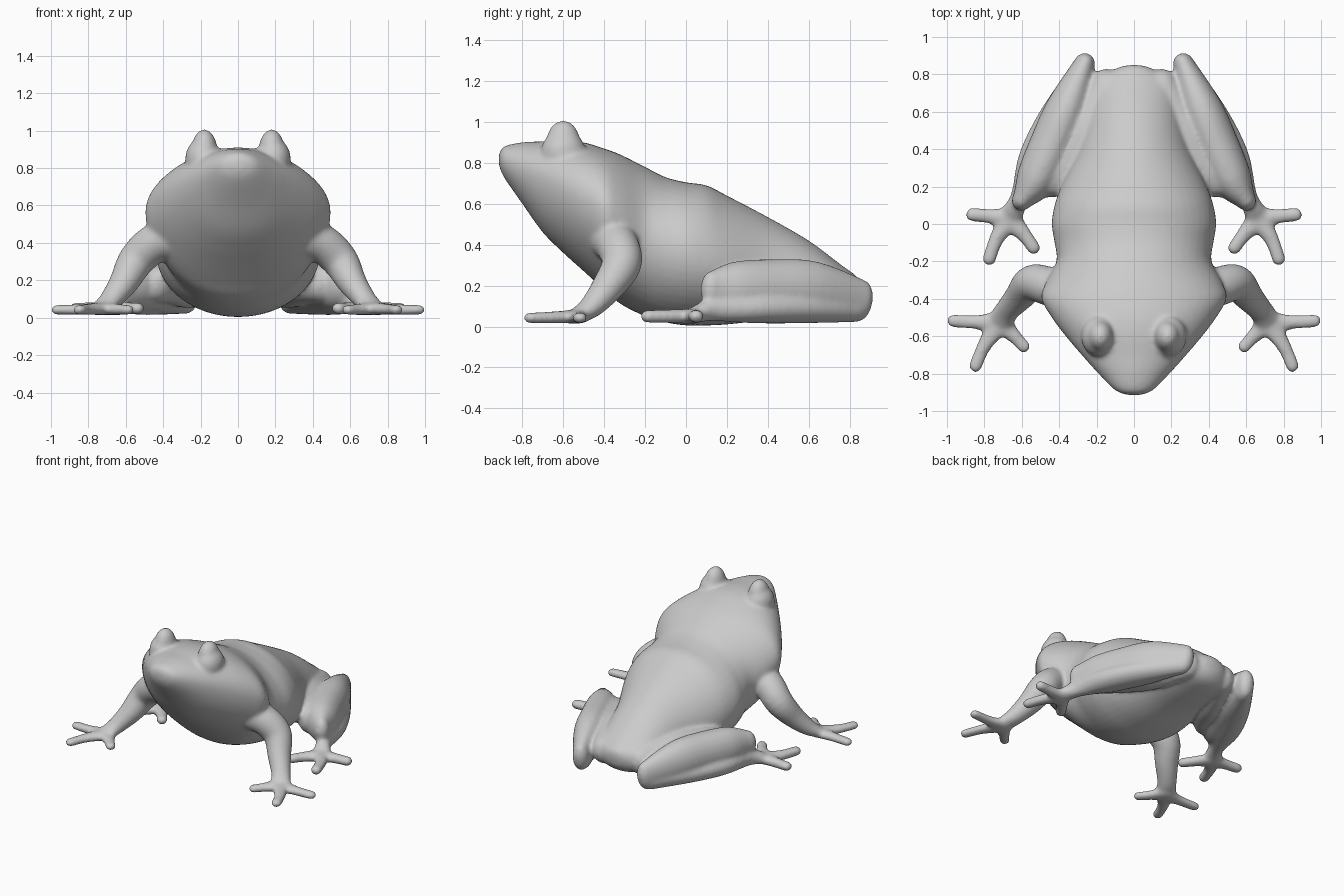
import bpy, bmesh, math
from mathutils import Vector

if "Cube" in bpy.data.objects:
    bpy.data.objects.remove(bpy.data.objects["Cube"])

bm = bmesh.new()


def spline(pts, n=5):
    """Catmull-Rom resampling of equal-length tuples."""
    out = []
    for i in range(len(pts) - 1):
        a, b, c, d = (pts[max(0, min(len(pts) - 1, i + k))] for k in (-1, 0, 1, 2))
        for j in range(n):
            t = j / n
            out.append([0.5 * (2*q + (r-p)*t + (2*p-5*q+4*r-s)*t*t + (3*q-p-3*r+s)*t**3)
                        for p, q, r, s in zip(a, b, c, d)])
    return out + [list(pts[-1])]


def skin(rings):
    """Closed surface through equal-sized rings of points."""
    vs = [[bm.verts.new(p) for p in r] for r in rings]
    n = len(vs[0])
    for a, b in zip(vs, vs[1:]):
        for i in range(n):
            bm.faces.new((a[i], a[(i+1) % n], b[(i+1) % n], b[i]))
    bm.faces.new(vs[0])
    bm.faces.new(vs[-1][::-1])


def limb(pts, s):
    """Rounded tube; each point is x, y, z, side radius, vertical radius."""
    pts = spline(pts)
    pos = [Vector((p[0] * s, p[1], p[2])) for p in pts]
    rings = []

    def ring(c, d, w, h):
        side = d.cross(Vector((0, 0, 1))).normalized()
        up = side.cross(d)
        rings.append([c + side * (w * math.cos(k * math.tau / 20)) + up * (h * math.sin(k * math.tau / 20))
                      for k in range(20)])

    caps = [math.radians(a) for a in (85, 65, 42, 20)]
    for i, c in enumerate(pos):
        d = (pos[min(i+1, len(pos)-1)] - pos[max(i-1, 0)]).normalized()
        w, h = pts[i][3:]
        r = min(w, h)
        if i == 0:
            for a in caps:
                ring(c - d * r * math.sin(a), d, w * math.cos(a), h * math.cos(a))
        ring(c, d, w, h)
        if i == len(pos) - 1:
            for a in caps[::-1]:
                ring(c + d * r * math.sin(a), d, w * math.cos(a), h * math.cos(a))
    skin(rings)


def ellipsoid(c, r):
    for v in bmesh.ops.create_uvsphere(bm, u_segments=24, v_segments=16, radius=1)['verts']:
        v.co = Vector([c[k] + v.co[k] * r[k] for k in range(3)])


# Head and trunk: y, bottom, widest height, top, half width, upper squareness
trunk = [(-.915, .79, .815, .84, .03, 2), (-.89, .73, .81, .88, .10, 2), (-.8, .60, .765, .90, .19, 2),
         (-.7, .46, .72, .905, .28, 2), (-.6, .36, .67, .91, .365, 2), (-.5, .27, .62, .90, .44, 2),
         (-.4, .18, .575, .87, .495, 1.95), (-.32, .11, .53, .84, .475, 1.95), (-.2, .05, .44, .78, .415, 2),
         (-.1, .02, .38, .73, .425, 2), (0, .005, .36, .705, .44, 2), (.1, .005, .33, .69, .425, 2),
         (.2, .01, .30, .64, .39, 1.95), (.4, .03, .24, .535, .30, 1.9), (.6, .04, .19, .42, .25, 1.9),
         (.76, .06, .17, .30, .215, 1.8), (.83, .11, .18, .25, .10, 2), (.85, .17, .19, .22, .03, 2)]
rings = []
for y, lo, mid, hi, w, e in spline(trunk):
    ring = []
    for k in range(48):
        a = k * math.tau / 48
        p = 2 / e if math.sin(a) > 0 else 1
        x, z = (math.copysign(abs(f(a)) ** p, f(a)) for f in (math.cos, math.sin))
        ring.append((w * x, y, mid + z * (hi - mid if z > 0 else mid - lo)))
    rings.append(ring)
skin(rings)

for s in (1, -1):
    # Eye bulge: rounded top on a wider mound
    ellipsoid((.18 * s, -.60, .89), (.07, .085, .118))
    ellipsoid((.188 * s, -.60, .85), (.095, .11, .11))

    # Front leg
    limb([(.34, -.37, .43, .11, .11), (.45, -.335, .395, .105, .105), (.545, -.315, .305, .098, .098),
          (.61, -.385, .19, .08, .078), (.68, -.465, .095, .066, .056), (.72, -.53, .055, .075, .036)], s)
    # Front toes
    for tip, mid in (((.972, -.517), (.84, -.525)), ((.85, -.765), (.80, -.65)), ((.585, -.66), (.64, -.60))):
        limb([(.715, -.525, .05, .065, .036), (*mid, .044, .04, .03), (*tip, .042, .036, .028)], s)

    # Folded hind leg: broad plate with thigh above shank
    limb([(.265, .855, .125, .058, .105), (.36, .62, .17, .11, .15), (.44, .42, .18, .12, .15),
          (.525, .235, .18, .108, .138), (.60, .125, .185, .055, .09)], s)
    limb([(.28, .82, .09, .063, .07), (.42, .56, .09, .095, .075), (.527, .34, .09, .095, .075),
          (.61, .14, .085, .052, .06), (.66, .04, .055, .068, .038)], s)
    # Inner thigh joining the trunk
    limb([(.15, .74, .17, .09, .10), (.27, .5, .18, .10, .13), (.36, .32, .19, .10, .115),
          (.44, .22, .18, .08, .10)], s)
    # Hind toes
    for tip, mid in (((.868, .05), (.77, .042)), ((.775, -.19), (.735, -.08)), ((.535, -.13), (.585, -.06))):
        limb([(.665, .025, .05, .065, .038), (*mid, .05, .041, .034), (*tip, .05, .037, .033)], s)

bmesh.ops.recalc_face_normals(bm, faces=bm.faces)
mesh = bpy.data.meshes.new("frog")
bm.to_mesh(mesh)
bm.free()
frog = bpy.data.objects.new("frog", mesh)
bpy.context.collection.objects.link(frog)

# Fuse the parts into one soft skin
fuse = frog.modifiers.new("fuse", 'REMESH')
fuse.mode = 'VOXEL'
fuse.voxel_size = .012
fuse.use_smooth_shade = True
soft = frog.modifiers.new("soften", 'SMOOTH')
soft.factor = .5
soft.iterations = 12
